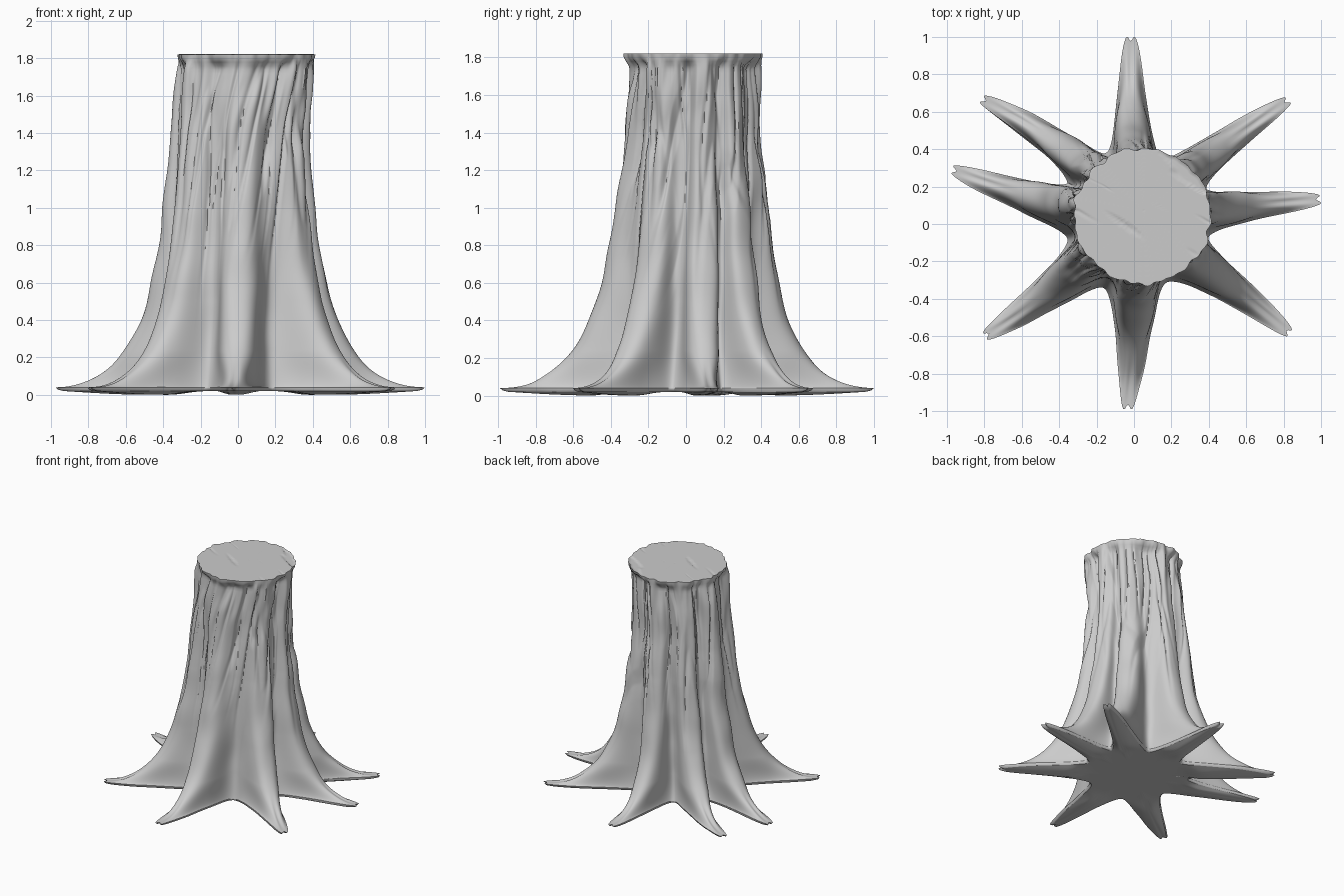
import bpy, math
from mathutils import Vector, noise

if "Cube" in bpy.data.objects:
    bpy.data.objects.remove(bpy.data.objects["Cube"])

# root directions in degrees (at trunk, at tip) and tip distance
ROOTS = [(10, 7.5, 1.03), (42, 39, 1.09), (92, 91, 1.03), (131, 140, 1.08),
         (166, 163.5, 1.05), (220, 217, 1.03), (270, 268, 1.02), (329, 325, 1.05)]
HALF = 26          # points on each side of a root outline
LAYERS = 170
Z0, TOP = 0.04, 1.82


def smooth(a, b, v):
    t = min(1, max(0, (v - a) / (b - a)))
    return t * t * (3 - 2 * t)


def bezier(p0, p1, p2, p3, t):
    u = 1 - t
    return p0 * u**3 + p1 * 3 * u * u * t + p2 * 3 * u * t * t + p3 * t**3


def bark(th, z):
    """Radial bark relief: vertical creases, slanted folds, rim lumps."""
    d = (math.degrees(th) + 65 + 180) % 360 - 180
    a = th - 0.5 * (z - 1) * math.exp(-(d / 40) ** 2)
    c, s = math.cos(a), math.sin(a)
    up = smooth(0.25, 1.2, z)
    n1 = noise.noise(Vector((c * 3.2, s * 3.2, z * 0.7)))
    n2 = noise.noise(Vector((c * 4.5 + 9, s * 4.5, z * 1.1)))
    n3 = noise.noise(Vector((c * 6, s * 6 + 5, z * 2.6)))
    r = 0.025 * n1 * up - 0.016 * up * max(0, 1 - abs(n1) / 0.15)
    r -= 0.013 * smooth(0.6, 1.4, z) * max(0, 1 - abs(n2) / 0.15)
    r += 0.028 * n3 * smooth(1.35, 1.65, z)
    return r


def outline(z, scale=1.0):
    """Star-shaped cross-section of trunk and roots at one height."""
    h = max(0, z - Z0)
    s = math.sqrt(h)
    fall = math.exp(-1.7 * s - 0.8 * s * s)
    low = math.exp(-2.5 * h)
    slim = 0.016 * smooth(0.9, 1.4, z)
    ring = []
    count = len(ROOTS)
    for i, (base, tip, reach) in enumerate(ROOTS):
        R = 0.35 + (reach - 0.35) * fall - slim
        w = 0.07 + 0.065 * smooth(-0.02, 0.2, h) - 0.04 * smooth(0.5, 1.2, h)
        sides = []
        for sign in (-1, 1):
            other = ROOTS[(i + sign) % count][0]
            gap = math.radians((sign * (other - base)) % 360)
            b = gap / 2
            V = 0.335 + 0.025 * low + 0.022 * math.exp(-10 * h) + 0.15 * (0.85 - gap) * low - slim
            p0 = Vector((V * math.cos(b), V * math.sin(b)))
            p1 = p0 + Vector((math.sin(b), -math.cos(b))) * (0.5 * V * b)
            half = [bezier(p0, p1, Vector((R, w)), Vector((R, 0)), k / HALF)
                    for k in range(HALF + 1)]
            sides.append([(p.x, sign * p.y) for p in half])
        pts = sides[0] + sides[1][-2:0:-1]
        for x, y in pts:
            # split toes at the root tips
            x -= 0.055 * smooth(0.62, 1.0, R) * math.exp(-(y / 0.016) ** 2)
            rho = math.hypot(x, y)
            bend = (tip - base) * max(0, rho - 0.35) / 0.65
            th = math.atan2(y, x) + math.radians(base + bend)
            rho += bark(th, z)
            rho += 0.012 * noise.noise(Vector((math.cos(th) * rho * 6, math.sin(th) * rho * 6, z * 4)))
            # flared ragged rim
            rim = smooth(1.74, 1.81, z)
            ragged = noise.noise(Vector((math.cos(th) * 6, math.sin(th) * 6, 3)))
            rho = rho * (1 - rim) + (0.364 + 0.022 * ragged) * rim
            rho *= scale
            lean = smooth(1.4, 1.8, z)
            ring.append(Vector((rho * math.cos(th) + 0.01 * z + 0.026 * lean,
                                rho * math.sin(th) + 0.036 * min(1, z) + 0.006 * lean, z)))
    return ring


def loft(name, rings):
    n = len(rings[0])
    verts = [v for r in rings for v in r]
    faces = [(j * n + i, j * n + (i + 1) % n, (j + 1) * n + (i + 1) % n, (j + 1) * n + i)
             for j in range(len(rings) - 1) for i in range(n)]
    me = bpy.data.meshes.new(name)
    me.from_pydata(verts, [], faces)
    ob = bpy.data.objects.new(name, me)
    bpy.context.collection.objects.link(ob)
    bpy.ops.object.select_all(action='DESELECT')
    ob.select_set(True)
    bpy.context.view_layer.objects.active = ob
    bpy.ops.object.shade_smooth_by_angle(angle=math.radians(60))
    return ob


# trunk flowing into eight roots
rings = [outline(0.02, 0.955), outline(0.027, 0.985)]
rings += [outline(Z0 + (TOP - Z0) * (k / LAYERS) ** 2) for k in range(LAYERS + 1)]
loft("trunk_and_roots", rings)

# sawn top with faint saw marks and gouges
rim = rings[-1]
centre = sum(rim, Vector()) / len(rim)
cap = [rim]
for k in range(1, 31):
    f = max(0.002, 1 - k / 30)
    ring = []
    for v in rim:
        p = centre.lerp(v, f)
        g = noise.noise(Vector((p.x * 5 + p.y * 4, (p.y + 0.6 * p.x) * 14, 2)))
        p.z += 0.001 * (k % 2) - 0.008 * smooth(0.42, 0.6, g)
        ring.append(p)
    cap.append(ring)
loft("cut_top", cap)

# underside, sagging slightly beneath the roots
under = []
for k in range(13):
    f = max(0.002, k / 12)
    ring = []
    for v in rings[0]:
        p = Vector((v.x * f, v.y * f, v.z))
        p.z -= 0.02 * smooth(0.35, 0.5, math.hypot(p.x, p.y)) * math.sin(math.pi * f)
        ring.append(p)
    under.append(ring)
loft("underside", under)
